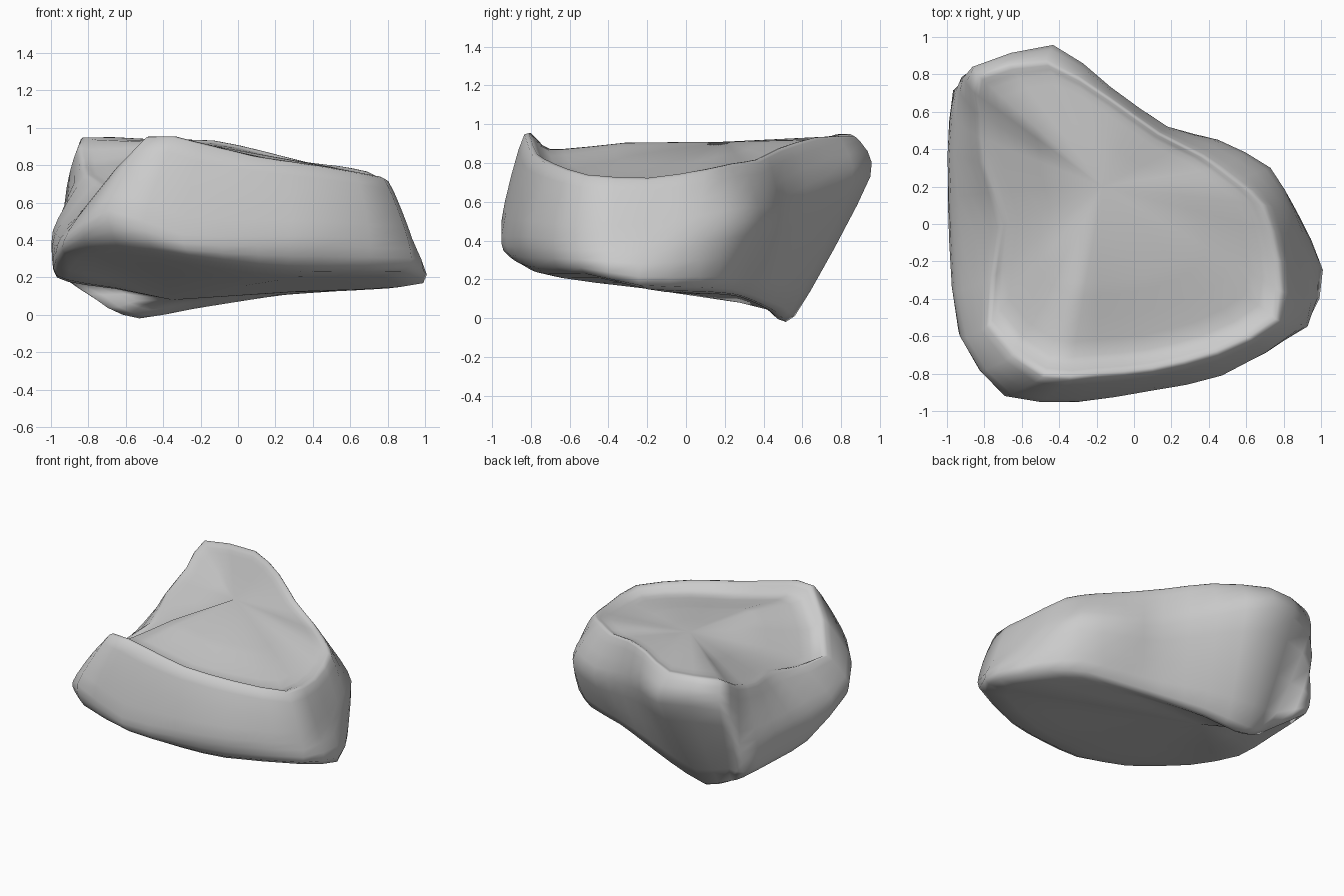
import bpy
import bmesh
from mathutils import Vector

default_cube = bpy.data.objects.get("Cube")
if default_cube:
    bpy.data.objects.remove(default_cube, do_unlink=True)

# Outlines run counter-clockwise from the east point
foot_outline = [
    (.99, -.24, .17), (.82, .08, .16), (.62, .24, .15), (.32, .32, .13), (.08, .4, .1),
    (-.22, .5, .06), (-.54, .56, .01), (-.74, .53, .07), (-.95, .68, .21),
    (-.96, .3, .2), (-.97, -.05, .21), (-.92, -.5, .32), (-.64, -.84, .36),
    (-.25, -.87, .3), (.1, -.8, .25), (.4, -.73, .23), (.88, -.52, .23)]
waist_outline = [
    (.91, -.2, .42), (.86, .06, .46), (.73, .3, .5), (.45, .45, .5), (.18, .52, .55),
    (-.13, .73, .66), (-.43, .95, .73), (-.86, .83, .74), (-.95, .72, .48),
    (-.99, .37, .45), (-.96, -.1, .42), (-.92, -.61, .42), (-.69, -.92, .56),
    (-.3, -.95, .43), (.1, -.89, .42), (.47, -.81, .42), (.91, -.54, .4)]
crown_outline = [
    (.79, -.2, .71), (.71, .1, .75), (.56, .24, .78), (.38, .37, .8), (.14, .49, .86),
    (-.13, .68, .92), (-.47, .88, .93), (-.84, .8, .94), (-.85, .6, .81),
    (-.83, .33, .73), (-.73, -.02, .66), (-.79, -.55, .61), (-.49, -.82, .95),
    (-.2, -.82, .91), (.1, -.79, .84), (.45, -.7, .79), (.78, -.52, .73)]


def spline_point(before, start, end, after, t):
    """Point on a taut smooth curve through start and end."""
    tension = 0.35
    leave, arrive = tension * (end - before), tension * (after - start)
    ease = t * t * (3 - 2 * t)
    return (start.lerp(end, ease)
            + leave * t * (1 - t) ** 2
            - arrive * t * t * (1 - t))


def refine(points, steps, closed):
    """Smoothly resample an open or closed chain of points."""
    count = len(points)

    def pick(index):
        return points[index % count] if closed else points[max(0, min(count - 1, index))]

    result = []
    for i in range(count if closed else count - 1):
        neighbours = [pick(i + offset) for offset in (-1, 0, 1, 2)]
        result += [spline_point(*neighbours, step / steps) for step in range(steps)]
    return result if closed else result + [points[-1]]


def inset(ring, centre, amount, front_sink=0):
    """Shrink a ring toward a centre, sinking it more the nearer it is to the front."""
    return [p.lerp(centre, amount) - Vector((0, 0, front_sink * max(0, -p.y)))
            for p in ring]


# Rings from the underside up over the front lip to the plateau
foot, waist, crown = [[Vector(p) for p in outline]
                      for outline in (foot_outline, waist_outline, crown_outline)]
under_centre = Vector((-.35, .28, .08))
plateau_centre = Vector((-.17, .2, .91))
underside = inset(foot, under_centre, 0.5)
lip = inset(crown, plateau_centre, 0.12, 0.09)
plateau = inset(crown, plateau_centre, 0.5, 0.03)
rings = [refine(ring, 2, True)
         for ring in (underside, foot, waist, crown, lip, plateau)]

# Loft smooth columns through the rings
columns = [refine(list(column), 4, False) for column in zip(*rings)]
bm = bmesh.new()
grid = [[bm.verts.new(p) for p in column] for column in columns]
bottom_pole = bm.verts.new(under_centre)
top_pole = bm.verts.new(plateau_centre)
for i, column in enumerate(grid):
    following = grid[(i + 1) % len(grid)]
    for j in range(len(column) - 1):
        bm.faces.new((column[j], following[j], following[j + 1], column[j + 1]))
    bm.faces.new((column[-1], following[-1], top_pole))
    bm.faces.new((following[0], column[0], bottom_pole))
bmesh.ops.recalc_face_normals(bm, faces=bm.faces)

# Stone object
mesh = bpy.data.meshes.new("boulder")
bm.to_mesh(mesh)
bm.free()
boulder = bpy.data.objects.new("boulder", mesh)
bpy.context.collection.objects.link(boulder)

# Plain grey stone
stone = bpy.data.materials.new("grey stone")
stone.use_nodes = True
stone_colour = (0.6, 0.6, 0.6, 1)
stone.diffuse_color = stone_colour
stone.node_tree.nodes["Principled BSDF"].inputs["Base Color"].default_value = stone_colour
mesh.materials.append(stone)

# Smooth shading
for face in mesh.polygons:
    face.use_smooth = True
